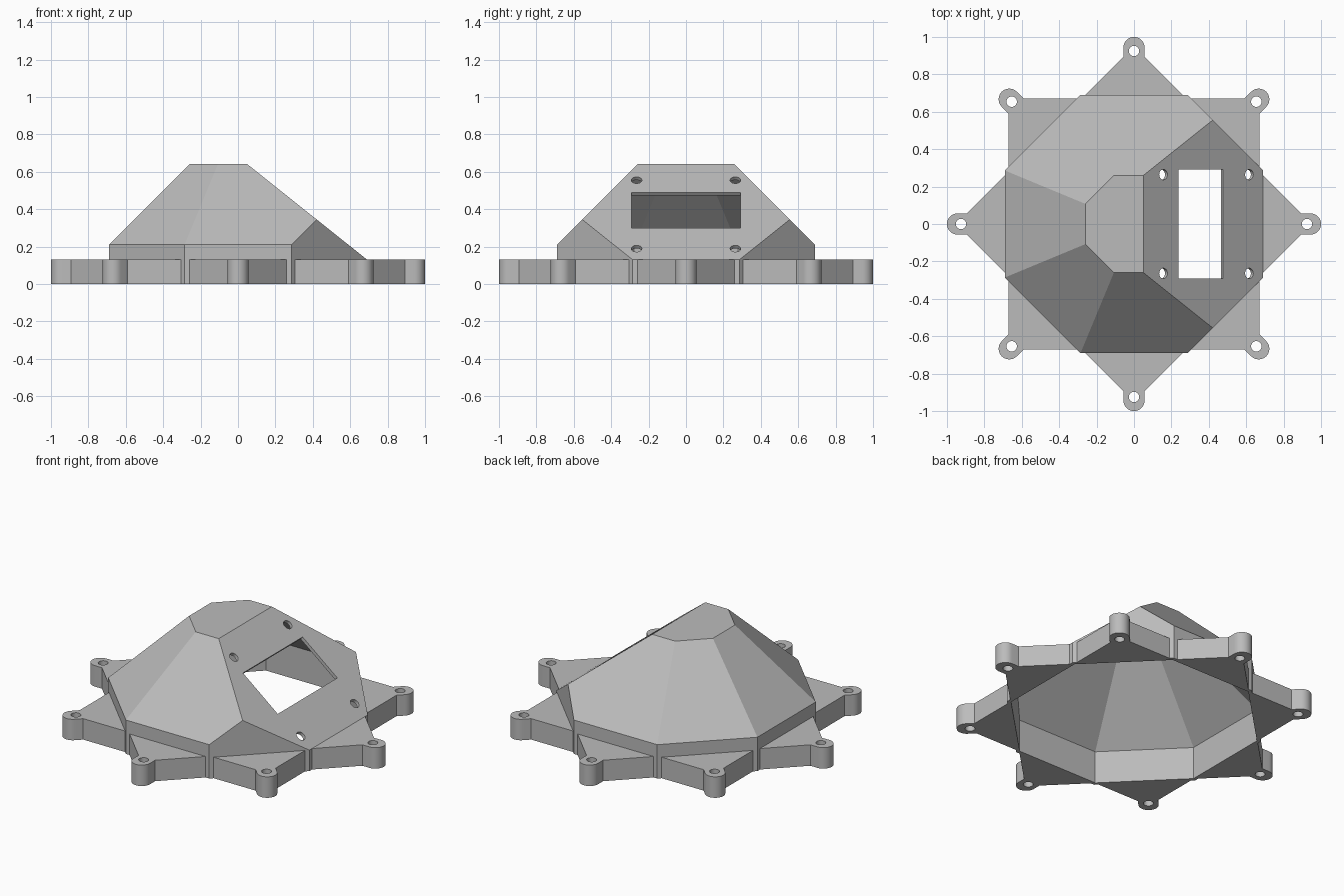
import bpy, bmesh, math
from mathutils import Vector, Matrix

if "Cube" in bpy.data.objects:
    bpy.data.objects.remove(bpy.data.objects["Cube"], do_unlink=True)

APOTHEM, WALL = 0.69, 0.02
BASE_HEIGHT = 0.13
PANEL_ANGLE = math.atan2(0.51, 0.64)
PANEL_NORMAL = Vector((math.sin(PANEL_ANGLE), 0, math.cos(PANEL_ANGLE)))
PANEL_FOOT = Vector((APOTHEM, 0, BASE_HEIGHT))

grey = bpy.data.materials.new("light grey plastic")
grey.use_nodes = True
colour = (0.5, 0.5, 0.5, 1)
grey.diffuse_color = colour
grey.node_tree.nodes["Principled BSDF"].inputs["Base Color"].default_value = colour


def to_object(name, bm):
    bmesh.ops.recalc_face_normals(bm, faces=bm.faces[:])
    mesh = bpy.data.meshes.new(name)
    bm.to_mesh(mesh)
    bm.free()
    mesh.materials.append(grey)
    obj = bpy.data.objects.new(name, mesh)
    bpy.context.collection.objects.link(obj)
    return obj


def box(name, size, matrix):
    bm = bmesh.new()
    bmesh.ops.create_cube(bm, size=1, matrix=matrix @ Matrix.Diagonal((*size, 1)))
    return to_object(name, bm)


def cylinder(name, radius, depth, matrix):
    bm = bmesh.new()
    bmesh.ops.create_cone(bm, cap_ends=True, segments=32, radius1=radius,
                          radius2=radius, depth=depth, matrix=matrix)
    return to_object(name, bm)


def dome(name, inset, floor):
    """Octagonal dome carved from a block by its face planes."""
    bm = bmesh.new()
    bmesh.ops.create_cube(bm, size=4)
    planes = [(Vector((0, 0, 1)), 0.64 - inset), (Vector((0, 0, -1)), -floor),
              (PANEL_NORMAL, PANEL_NORMAL.dot(PANEL_FOOT) - inset)]
    for i in range(8):
        a = i * math.pi / 4
        side = Vector((math.cos(a), math.sin(a), 0))
        planes.append((side, APOTHEM - inset))
        if 2 <= i <= 6:
            roof = (side + Vector((0, 0, 1))).normalized()
            planes.append((roof, (APOTHEM + 0.21) / math.sqrt(2) - inset))
    for normal, distance in planes:
        bmesh.ops.bisect_plane(bm, geom=bm.verts[:] + bm.edges[:] + bm.faces[:],
                               plane_co=normal * distance, plane_no=normal,
                               clear_outer=True)
        rim = [e for e in bm.edges if e.is_boundary]
        if rim:
            bmesh.ops.contextual_create(bm, geom=rim)
    return to_object(name, bm)


def tab(name, angle):
    """Round-ended screw tab pointing outwards."""
    radius, centre, root = 0.057, 0.943, 0.75
    bm = bmesh.new()
    outline = [(root, -radius)]
    for i in range(17):
        a = -math.pi / 2 + i * math.pi / 16
        outline.append((centre + radius * math.cos(a), radius * math.sin(a)))
    outline.append((root, radius))
    face = bm.faces.new([bm.verts.new((x, y, 0)) for x, y in outline])
    top = bmesh.ops.extrude_face_region(bm, geom=[face])["geom"]
    bmesh.ops.translate(bm, vec=(0, 0, BASE_HEIGHT),
                        verts=[v for v in top if isinstance(v, bmesh.types.BMVert)])
    bmesh.ops.rotate(bm, verts=bm.verts[:], matrix=Matrix.Rotation(angle, 3, "Z"))
    return to_object(name, bm)


def combine(target, tool, operation):
    mod = target.modifiers.new(tool.name, "BOOLEAN")
    mod.operation = operation
    mod.solver = "EXACT"
    mod.object = tool
    bpy.context.view_layer.objects.active = target
    bpy.ops.object.modifier_apply(modifier=mod.name)
    bpy.data.objects.remove(tool, do_unlink=True)


# Dome with the eight-pointed base
enclosure = dome("domed_enclosure", 0, 0)
for i in range(2):
    turn = Matrix.Rotation(i * math.pi / 4, 4, "Z")
    plate = box("base_square", (1.344, 1.344, BASE_HEIGHT),
                turn @ Matrix.Translation((0, 0, BASE_HEIGHT / 2)))
    combine(enclosure, plate, "UNION")
for i in range(8):
    combine(enclosure, tab("screw_tab", i * math.pi / 4), "UNION")

# Hollow interior, open underneath
combine(enclosure, dome("cavity", WALL + 0.001, -0.1), "DIFFERENCE")

# Tab screw holes
for i in range(8):
    place = Matrix.Rotation(i * math.pi / 4, 4, "Z") @ Matrix.Translation((0.925, 0, 0))
    combine(enclosure, cylinder("tab_hole", 0.028, 1, place), "DIFFERENCE")

# Window and four screw holes in the sloping panel
panel = (Matrix.Translation((0.358, 0, 0.395))
         @ Matrix.Rotation(PANEL_ANGLE, 4, "Y"))
combine(enclosure, box("window", (0.305, 0.584, 0.12), panel), "DIFFERENCE")
for x in (-0.257, 0.33):
    for y in (-0.264, 0.264):
        hole = cylinder("panel_hole", 0.028, 0.08, panel @ Matrix.Translation((x, y, 0)))
        combine(enclosure, hole, "DIFFERENCE")

# Smooth round tabs and holes, keep the facets crisp
bpy.ops.object.select_all(action="DESELECT")
enclosure.select_set(True)
bpy.context.view_layer.objects.active = enclosure
bpy.ops.object.shade_smooth_by_angle(angle=math.radians(20))
